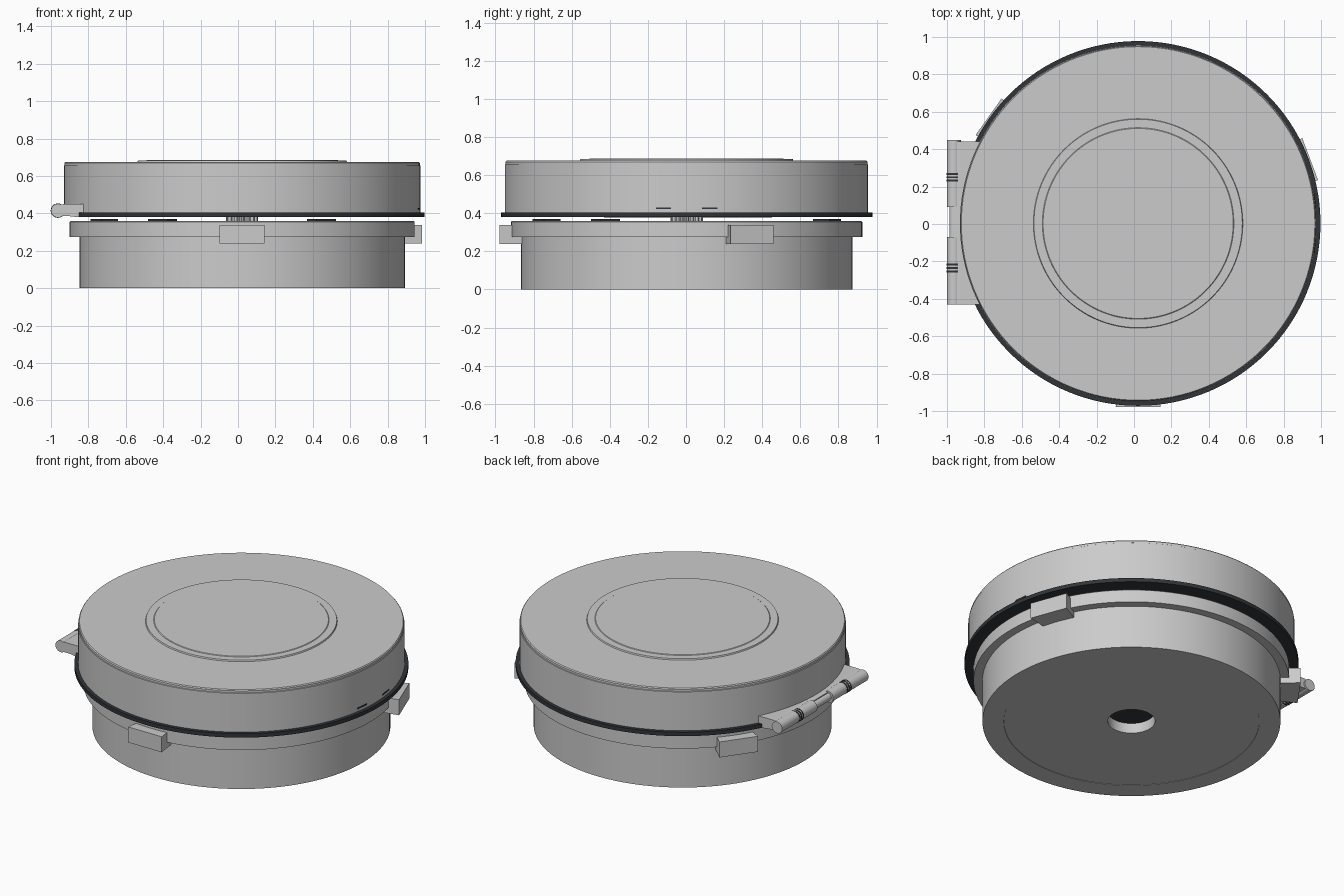
import bpy, bmesh, math
from mathutils import Matrix, Vector

if "Cube" in bpy.data.objects:
    bpy.data.objects.remove(bpy.data.objects["Cube"])

CX, CY = 0.022, 0.003      # axis of the round case
SEG = 128

rubber = bpy.data.materials.new("dark_rubber")
rubber.diffuse_color = (0.03, 0.035, 0.04, 1)
rubber.use_nodes = True
rubber.node_tree.nodes["Principled BSDF"].inputs["Base Color"].default_value = rubber.diffuse_color


def finish(name, bm, mat=None, smooth=True):
    bmesh.ops.recalc_face_normals(bm, faces=bm.faces)
    me = bpy.data.meshes.new(name)
    bm.to_mesh(me)
    bm.free()
    ob = bpy.data.objects.new(name, me)
    bpy.context.collection.objects.link(ob)
    if mat:
        me.materials.append(mat)
    if smooth:
        bpy.ops.object.select_all(action='DESELECT')
        ob.select_set(True)
        bpy.context.view_layer.objects.active = ob
        bpy.ops.object.shade_smooth_by_angle(angle=math.radians(30))
    return ob


def lathe(name, profile, mat=None):
    """Spin an (r, z) profile about the case axis."""
    bm = bmesh.new()
    vs = [bm.verts.new((r, 0, z)) for r, z in profile]
    es = [bm.edges.new(p) for p in zip(vs, vs[1:])]
    bmesh.ops.spin(bm, geom=vs + es, axis=(0, 0, 1), cent=(0, 0, 0),
                   steps=SEG, angle=math.tau)
    bmesh.ops.remove_doubles(bm, verts=bm.verts, dist=1e-5)
    bmesh.ops.translate(bm, verts=bm.verts, vec=(CX, CY, 0))
    return finish(name, bm, mat)


def prism(name, pts, depth, matrix, mat=None, smooth=False):
    """Extrude a 2D outline along its local z, then place it."""
    bm = bmesh.new()
    f = bm.faces.new([bm.verts.new((x, y, 0)) for x, y in pts])
    ext = bmesh.ops.extrude_face_region(bm, geom=[f])['geom']
    bmesh.ops.translate(bm, vec=(0, 0, depth),
                        verts=[v for v in ext if isinstance(v, bmesh.types.BMVert)])
    bmesh.ops.transform(bm, matrix=matrix, verts=bm.verts)
    return finish(name, bm, mat, smooth)


def circle(r, n, cx=0, cy=0):
    return [(cx + r * math.cos(math.tau * i / n), cy + r * math.sin(math.tau * i / n))
            for i in range(n)]


def radial(deg, z):
    return Matrix.Translation((CX, CY, z)) @ Matrix.Rotation(math.radians(deg), 4, 'Z')


# base with stepped rim, bottom inset and centre hole
lathe("base", [(0, .07), (.138, .07), (.138, .002), (.745, .002), (.746, 0), (.87, 0),
               (.87, .275), (.922, .275), (.922, .355), (.917, .36), (0, .36)])
prism("hole_cap", circle(.137, 48), .003, radial(0, .066), rubber)

# lid with top lip and raised centre ring
lathe("lid", [(0, .404), (.953, .404), (.953, .655), (.95, .657), (.95, .67), (.945, .676),
              (.56, .676), (.557, .684), (.512, .684), (.508, .687), (0, .687)])

# seal, cut straight along the hinge side
seal = [(max(x, -.88), y) for x, y in circle(.975, SEG)]
prism("seal", seal, .025, radial(0, .38), rubber, True)

# knurled centre spindle and contact pads in the gap
teeth = [(r * math.cos(math.tau * i / 64), r * math.sin(math.tau * i / 64))
         for i in range(64) for r in [(.085 if i % 4 < 2 else .072)]]
prism("spindle", teeth, .03, radial(0, .355))
for a in (60, 120, 210, 240, 300):
    prism("pad", [(.80, -.06), (.90, -.06), (.90, .06), (.80, .06)], .009,
          radial(a, .36), rubber)

# three latch blocks around the base rim
for a in (270, 20.5, 144.5):
    prism("latch", [(.84, -.1), (.982, -.12), (.982, .12), (.84, .1)], .1, radial(a, .238))

# hinge: wedge leaves and barrels, outlines in x-z extruded along y
PX, PZ = -.963, .415


def along_y(y):
    # local x -> x, local y -> z, local z -> -y
    return Matrix.Translation((0, y, 0)) @ Matrix.Rotation(math.radians(90), 4, 'X')


leaf = [(PX, .385), (-.90, .385), (-.86, .38), (-.72, .38), (-.72, .45),
        (-.93, .45), (PX, .445)]
prism("hinge_leaf", leaf, .87, along_y(.44))
for top, length in ((.45, .36), (-.07, .36)):
    prism("hinge_barrel", circle(.037, 32, PX, PZ), length, along_y(top), None, True)
prism("hinge_middle", circle(.024, 32, PX, PZ), .16, along_y(.09), None, True)
for y in (.25, -.235):
    for dy in (-.018, 0, .018):
        prism("hinge_ring", circle(.0385, 32, PX, PZ), .01, along_y(y + dy + .005),
              rubber, True)

# small slots at the opening side of the lid
for a in (-7.3, 7.3):
    prism("lid_slot", [(.93, -.04), (.955, -.04), (.955, .04), (.93, .04)], .009,
          radial(a, .421), rubber)
